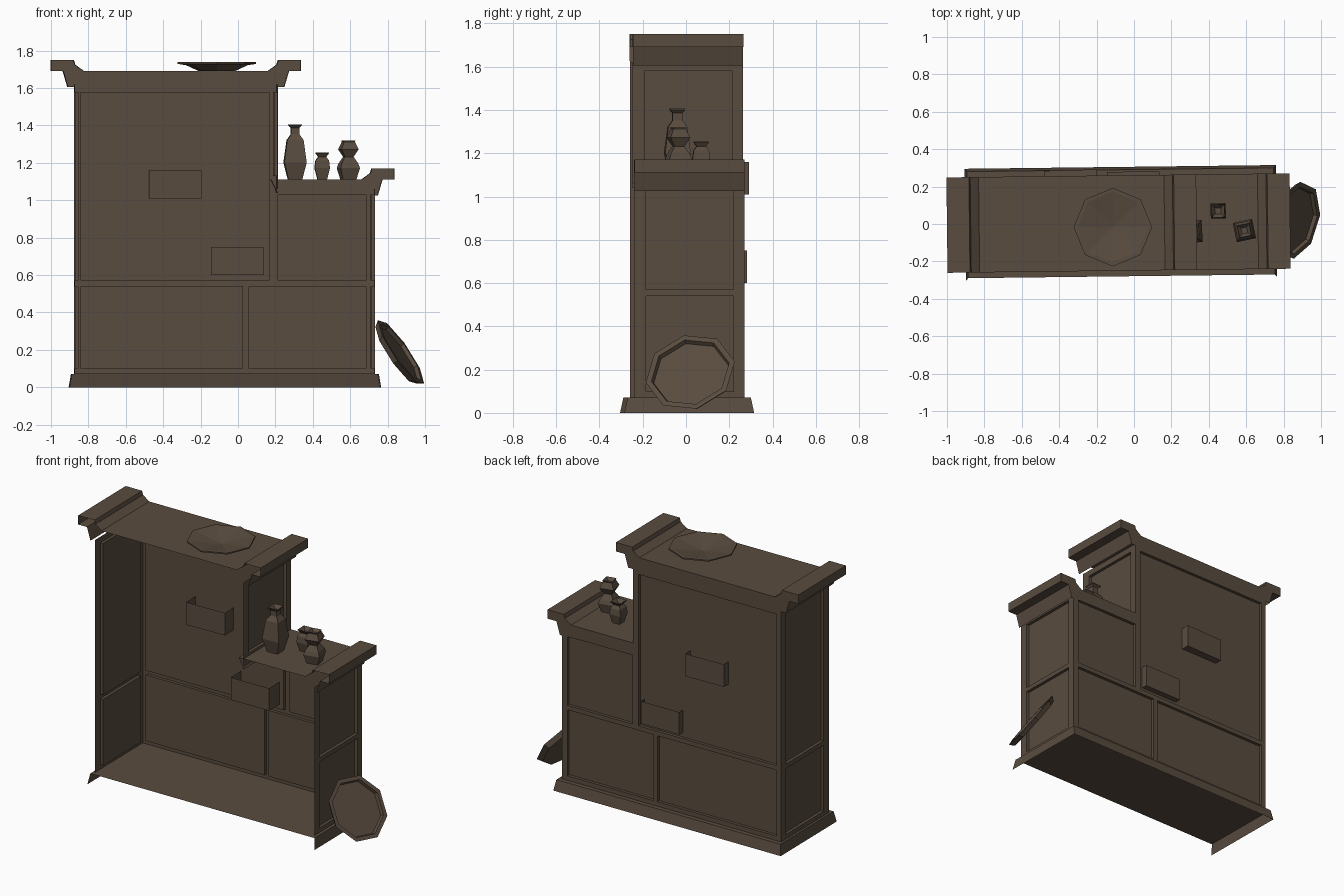
import bpy, bmesh, math
from mathutils import Vector, Matrix

if "Cube" in bpy.data.objects:
    bpy.data.objects.remove(bpy.data.objects["Cube"])

wood = bpy.data.materials.new("dark brown wood")
wood.diffuse_color = (0.10, 0.072, 0.05, 1)
wood.use_nodes = True
wood.node_tree.nodes["Principled BSDF"].inputs["Base Color"].default_value = wood.diffuse_color

YAW = Matrix.Translation((0, 0.006, 0)) @ Matrix.Rotation(0.012, 4, 'Z')  # whole cabinet is turned slightly


def make(name, verts, faces, matrix=YAW):
    bm = bmesh.new()
    vs = [bm.verts.new(matrix @ Vector(v)) for v in verts]
    for f in faces:
        bm.faces.new([vs[i] for i in f])
    bmesh.ops.remove_doubles(bm, verts=bm.verts, dist=1e-5)
    bmesh.ops.recalc_face_normals(bm, faces=bm.faces)
    me = bpy.data.meshes.new(name)
    bm.to_mesh(me)
    bm.free()
    me.materials.append(wood)
    ob = bpy.data.objects.new(name, me)
    bpy.context.collection.objects.link(ob)
    return ob


def framed_wall(name, place, us, vs, depth=0.02):
    """Grid of strips; cells with odd column and row are recessed panels."""
    verts, faces = [], []

    def quad(*pts):
        n = len(verts)
        verts.extend(place(*p) for p in pts)
        faces.append((n, n + 1, n + 2, n + 3))

    for i in range(len(us) - 1):
        for j in range(len(vs) - 1):
            a, b, c, d = us[i], us[i + 1], vs[j], vs[j + 1]
            ring = [(a, c), (b, c), (b, d), (a, d)]
            inset = depth if i % 2 and j % 2 else 0
            quad(*[(u, v, inset) for u, v in ring])
            if inset:
                for k in range(4):
                    p, q = ring[k], ring[(k + 1) % 4]
                    quad((*p, 0), (*q, 0), (*q, inset), (*p, inset))
    make(name, verts, faces)


def lathe(name, profile, sides, matrix):
    """Turned shape from (radius, height) rings, closed at both ends."""
    verts, faces = [], []
    for r, z in profile:
        for k in range(sides):
            t = 2 * math.pi * k / sides
            verts.append((r * math.cos(t), r * math.sin(t), z))
    for j in range(len(profile) - 1):
        for k in range(sides):
            l = (k + 1) % sides
            faces.append((j * sides + k, j * sides + l, (j + 1) * sides + l, (j + 1) * sides + k))
    last = (len(profile) - 1) * sides
    faces.append(tuple(range(sides))[::-1])
    if profile[-1][0] > 0.001:
        faces.append(tuple(range(last, last + sides)))
    else:  # fan to a centre point
        verts[last:] = [(0, 0, profile[-1][1])]
        faces = [tuple(dict.fromkeys(min(i, last) for i in f)) for f in faces]
    make(name, verts, faces, matrix)


# Walls (the -y side is open)
L, R, S, Y = -0.875, 0.73, 0.21, 0.255


def back(u, v, d):
    return (u, Y - d, v)


framed_wall("back_lower", back, [L, -0.84, 0.03, 0.06, 0.69, R], [0.07, 0.1, 0.54, 0.555])
framed_wall("back_tower", back, [L, -0.84, 0.17, S], [0.555, 0.57, 1.58, 1.62])
framed_wall("back_step", back, [S, 0.213, 0.69, R], [0.555, 0.57, 1.03, 1.06])
ys = [-Y, -0.2, 0.205, Y]
framed_wall("left_wall", lambda u, v, d: (L + d, u, v), ys, [0.07, 0.1, 0.54, 0.57, 1.58, 1.62])
framed_wall("right_wall", lambda u, v, d: (R - d, u, v), ys, [0.07, 0.1, 0.54, 0.57, 1.03, 1.06])
framed_wall("tower_right_wall", lambda u, v, d: (S - d, u, v), ys, [1.06, 1.13, 1.58, 1.62])

# Flared base: floor plus skirt on three sides
x0, x1, y1 = -0.89, 0.75, 0.285
make("base",
     [(x0, -y1, .07), (x0, y1, .07), (x1, y1, .07), (x1, -y1, .07),
      (x0 - .012, -y1 - .015, 0), (x0 - .012, y1 + .015, 0), (x1 + .012, y1 + .015, 0), (x1 + .012, -y1 - .015, 0)],
     [(0, 1, 2, 3), (0, 1, 5, 4), (1, 2, 6, 5), (2, 3, 7, 6)])


# Tops with upturned ends: profile sheet and a back cap
def top(name, profile):
    n = len(profile)
    verts = [(x, -Y, z) for x, z in profile] + [(x, Y, z) for x, z in profile]
    faces = [(i, i + 1, n + i + 1, n + i) for i in range(n - 1)] + [tuple(range(n, 2 * n))]
    make(name, verts, faces)


def upturned_end(x, z, s):
    """Outline of one end, from underside to deck; s is the outward direction."""
    pts = [(-.09, -.145), (-.065, -.06), (0, -.06), (0, 0), (-.12, 0), (-.127, -.025), (-.172, -.058)]
    return [(x + s * a, z + b) for a, b in pts]


top("tower_top", upturned_end(-1.0, 1.75, -1) + upturned_end(0.335, 1.75, 1)[::-1])
top("step_top", [(S, 1.04), (S - 0.035, 1.112)] + upturned_end(0.835, 1.17, 1)[::-1])

# Two open-topped drawers, pushed out through the back wall
for name, x, z, out, yaw in [("upper_drawer", -0.34, 1.01, 0.288, 0.03), ("lower_drawer", -0.005, 0.6, 0.28, 0.012)]:
    w, d, h = 0.14, 0.15, 0.15
    v = [(sx * w, y, k) for k in (0, h) for sx, y in ((-1, -d), (1, -d), (1, 0), (-1, 0))]
    m = Matrix.Translation((x, out, z)) @ Matrix.Rotation(yaw, 4, 'Z')
    make(name, v, [(0, 1, 2, 3), (0, 1, 5, 4), (1, 2, 6, 5), (2, 3, 7, 6), (3, 0, 4, 7)], m)

# Octagonal dish on the tower
lathe("dish", [(0.1, 0), (0.165, 0.03), (0.21, 0.037), (0.21, 0.046), (0.19, 0.046), (0, 0.012)], 8,
      Matrix.Translation((-0.113, -0.017, 1.692)))

# Octagonal tray leaning on the right wall
normal = Vector((0.80, -0.2, 0.55)).normalized()
lean = normal.to_track_quat('Z', 'Y').to_matrix().to_4x4()
lathe("leaning_tray", [(0.19, -0.02), (0.212, 0.012), (0.185, 0.012), (0.178, -0.008)], 8,
      Matrix.Translation((0.862, 0.022, 0.182)) @ lean @ Matrix.Rotation(0.28, 4, 'Z'))

# Four-sided vases on the step: (half width, height) profiles
vases = {
    "tall_vase": (0.305, -0.04, 3, [(.038, 0), (.06, .09), (.044, .21), (.023, .24), (.023, .275),
                                    (.035, .287), (.035, .294), (.018, .27)]),
    "small_vase": (0.45, 0.07, 2, [(.026, 0), (.041, .06), (.036, .1), (.022, .12), (.035, .138),
                                   (.035, .143), (.016, .12)]),
    "gourd_vase": (0.59, -0.035, 12, [(.037, 0), (.053, .06), (.045, .085), (.024, .12), (.047, .16),
                                      (.03, .2), (.033, .208), (.016, .19)]),
}
for name, (x, y, deg, prof) in vases.items():
    lathe(name, [(r * 1.4, z) for r, z in prof], 4,
          Matrix.Translation((x, y, 1.112)) @ Matrix.Rotation(math.radians(45 + deg), 4, 'Z'))
